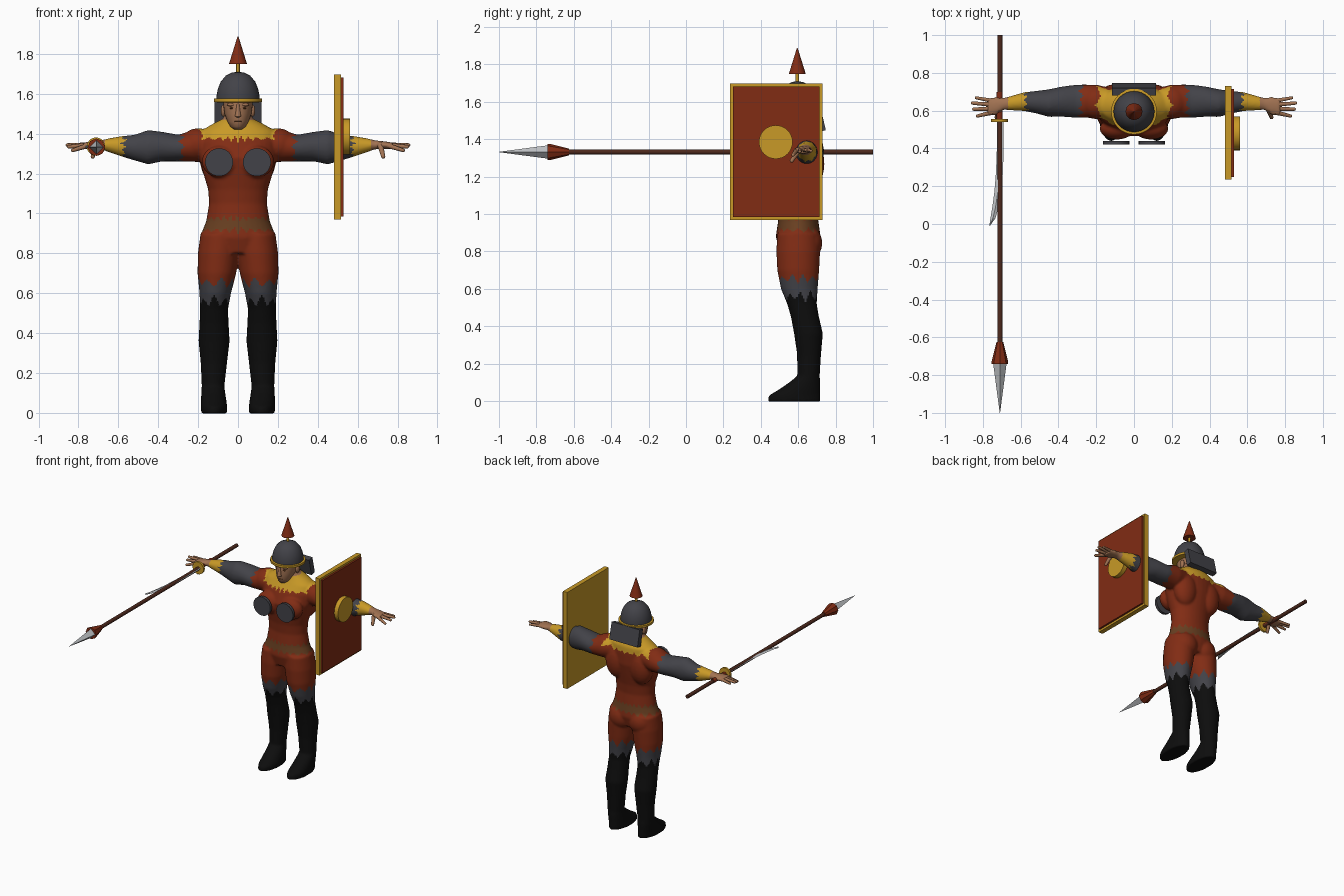
import bpy, bmesh, math
from mathutils import Vector, Matrix

if "Cube" in bpy.data.objects:
    bpy.data.objects.remove(bpy.data.objects["Cube"])


def material(name, r, g, b):
    m = bpy.data.materials.new(name)
    m.diffuse_color = (r, g, b, 1)
    m.use_nodes = True
    m.node_tree.nodes["Principled BSDF"].inputs["Base Color"].default_value = m.diffuse_color
    return m


RED = material("rust red", 0.22, 0.025, 0.007)
GOLD = material("gold", 0.58, 0.32, 0.02)
GREY = material("dark grey", 0.055, 0.055, 0.065)
BLACK = material("black", 0.004, 0.004, 0.004)
SKIN = material("skin", 0.36, 0.17, 0.085)
BELT = material("belt brown", 0.14, 0.05, 0.015)
WOOD = material("wood", 0.075, 0.022, 0.012)
STEEL = material("steel", 0.52, 0.54, 0.56)


def finish(name, bm, mats, smooth=None):
    bmesh.ops.recalc_face_normals(bm, faces=bm.faces)
    me = bpy.data.meshes.new(name)
    bm.to_mesh(me)
    bm.free()
    ob = bpy.data.objects.new(name, me)
    bpy.context.collection.objects.link(ob)
    for m in mats:
        me.materials.append(m)
    bpy.ops.object.select_all(action='DESELECT')
    ob.select_set(True)
    bpy.context.view_layer.objects.active = ob
    if smooth:
        bpy.ops.object.shade_smooth_by_angle(angle=math.radians(smooth))
    return ob


def skin_rings(bm, rings):
    rows = [[bm.verts.new(p) for p in ring] for ring in rings]
    n = len(rows[0])
    for a, b in zip(rows, rows[1:]):
        for i in range(n):
            bm.faces.new((a[i], a[(i + 1) % n], b[(i + 1) % n], b[i]))
    bm.faces.new(rows[0])
    bm.faces.new(rows[-1])


def loft_z(bm, sections, side=1, n=32):
    """Stack of ellipses: z, centre x, centre y, radius x, radius y."""
    t = [2 * math.pi * i / n for i in range(n)]
    skin_rings(bm, [[(side * (cx + rx * math.cos(a)), cy + ry * math.sin(a), z) for a in t]
                    for z, cx, cy, rx, ry in sections])


def loft_x(bm, sections, side=1, n=32):
    """Row of ellipses: x, centre y, centre z, radius y, radius z."""
    t = [2 * math.pi * i / n for i in range(n)]
    skin_rings(bm, [[(side * x, cy + ry * math.cos(a), cz + rz * math.sin(a)) for a in t]
                    for x, cy, cz, ry, rz in sections])


def ball(bm, c, r):
    bmesh.ops.create_uvsphere(bm, u_segments=24, v_segments=14, radius=1,
                              matrix=Matrix.Translation(c) @ Matrix.Diagonal((*r, 1)))


def rod(bm, a, b, r1, r2, n=10):
    a, b = Vector(a), Vector(b)
    q = (b - a).to_track_quat('Z', 'Y').to_matrix().to_4x4()
    bmesh.ops.create_cone(bm, cap_ends=True, segments=n, radius1=r1, radius2=r2,
                          depth=(b - a).length, matrix=Matrix.Translation((a + b) / 2) @ q)


def lathe(name, profile, mat, loc, axis='z', n=32, smooth=40):
    """Spin (radius, height) points about an axis through loc."""
    bm = bmesh.new()
    place = {'z': lambda x, y, h: (x, y, h), 'y': lambda x, y, h: (x, h, y),
             'x': lambda x, y, h: (h, x, y)}[axis]
    skin_rings(bm, [[Vector(place(r * math.cos(2 * math.pi * i / n), r * math.sin(2 * math.pi * i / n), h))
                     + Vector(loc) for i in range(n)] for r, h in profile])
    return finish(name, bm, [mat], smooth)


def box(name, c, size, mat, tilt=0):
    bm = bmesh.new()
    bmesh.ops.create_cube(bm, size=1, matrix=Matrix.Translation(c) @ Matrix.Rotation(tilt, 4, 'X')
                          @ Matrix.Diagonal((*size, 1)))
    return finish(name, bm, [mat])


# Body: overlapping muscle volumes fused into one skin
bm = bmesh.new()
loft_z(bm, [(0.80, 0, .60, .17, .10), (.88, 0, .60, .192, .12), (.96, 0, .60, .16, .108),
            (1.05, 0, .60, .145, .098), (1.12, 0, .60, .150, .104), (1.20, 0, .60, .174, .12),
            (1.28, 0, .60, .192, .135), (1.36, 0, .615, .198, .118), (1.415, 0, .63, .185, .098),
            (1.45, 0, .63, .125, .08), (1.475, 0, .62, .075, .07), (1.53, 0, .61, .055, .06)])
for s in (1, -1):
    loft_z(bm, [(-.003, .12, .578, .065, .14), (.03, .12, .58, .066, .138), (.06, .122, .605, .064, .112),
                (.10, .124, .635, .06, .083), (.135, .125, .655, .057, .06), (.25, .121, .658, .066, .064),
                (.36, .12, .655, .078, .077), (.45, .12, .636, .073, .075), (.52, .12, .62, .070, .079),
                (.60, .114, .606, .079, .098), (.70, .106, .60, .097, .112), (.80, .098, .60, .103, .117),
                (.90, .088, .60, .10, .112)], s)
    loft_x(bm, [(.08, .63, 1.35, .08, .08), (.20, .65, 1.34, .088, .082), (.30, .65, 1.328, .088, .067),
                (.38, .648, 1.335, .08, .074), (.45, .64, 1.332, .073, .086), (.52, .645, 1.33, .059, .064),
                (.58, .648, 1.336, .05, .052), (.65, .64, 1.342, .038, .034), (.69, .636, 1.344, .032, .022),
                (.73, .625, 1.342, .048, .02), (.775, .62, 1.34, .047, .016)], s)
    ball(bm, (s * .09, .505, 1.26), (.092, .058, .08))     # chest
    ball(bm, (s * .08, .652, .845), (.088, .077, .09))     # seat
    ball(bm, (s * .20, .645, 1.345), (.09, .09, .082))     # shoulder
    ball(bm, (s * .10, .67, 1.27), (.09, .07, .13))        # back muscle
body = finish("body", bm, [])
mod = body.modifiers.new("fuse", 'REMESH')
mod.mode, mod.voxel_size, mod.use_smooth_shade = 'VOXEL', 0.0085, True
bpy.ops.object.modifier_apply(modifier=mod.name)
mod = body.modifiers.new("soften", 'SMOOTH')
mod.factor, mod.iterations = 0.5, 4
bpy.ops.object.modifier_apply(modifier=mod.name)
body.data.materials.clear()
for m in (RED, GOLD, GREY, BLACK, SKIN, BELT):
    body.data.materials.append(m)


def jag(angle, teeth, amp):
    u = (angle / (2 * math.pi) * teeth) % 1
    return amp * (abs(2 * u - 1) * 2 - 1) * (1 + .4 * math.sin(angle * 3))


# Clothing bands with ragged hems
for p in body.data.polygons:
    x, y, z = p.center
    ax = abs(x)
    arm = math.atan2(z - 1.335, y - .645)
    leg = math.atan2(y - .61, ax - .12)
    waist = math.atan2(y - .6, x)
    hem = jag(arm, 9, .014)
    i = 0
    if z > 1.2 and ax > .665:
        i = 4
    elif z > 1.2 and ax > .575 + hem:
        i = 1
    elif z > 1.2 and ax > .28 + hem:
        i = 2
    elif z > 1.47 and math.hypot(x, y - .61) < .085:
        i = 4
    elif z > 1.375 + jag(waist, 18, .012) and ax < .19 + jag(y * 60, 1.0, .014):
        i = 1
    elif z < .56 + jag(leg, 8, .024):
        i = 3
    elif z < .655 + jag(leg + .5, 9, .022):
        i = 2
    elif .915 + jag(waist, 18, .012) < z < .975 + jag(waist + .2, 22, .012):
        i = 5
    p.material_index = i

# Fingers and thumbs
for s, side in ((1, "left"), (-1, "right")):
    bm = bmesh.new()
    for base, tip, r in (((.76, .654, 1.342), (.835, .668, 1.338), .010), ((.765, .633, 1.343), (.855, .64, 1.343), .011),
                         ((.765, .61, 1.341), (.848, .608, 1.334), .011), ((.76, .588, 1.338), (.828, .572, 1.316), .011),
                         ((.715, .60, 1.337), (.728, .565, 1.285), .013)):
        a, b = Vector((s * base[0], *base[1:])), Vector((s * tip[0], *tip[1:]))
        rod(bm, a - (b - a) * .2, b, r * 1.2, r * .8)
        ball(bm, b, (r * .8,) * 3)
    finish(side + "_fingers", bm, [SKIN], 50)

# Head with nose and ears
bm = bmesh.new()
loft_z(bm, [(1.422, 0, .545, .022, .028), (1.435, 0, .55, .038, .046), (1.46, 0, .565, .053, .07),
            (1.50, 0, .58, .067, .086), (1.54, 0, .59, .073, .095), (1.60, 0, .595, .074, .095)])
rod(bm, (0, .492, 1.485), (0, .496, 1.55), .016, .006)
ball(bm, (0, .492, 1.49), (.013, .014, .010))
for s in (1, -1):
    ball(bm, (s * .074, .605, 1.515), (.012, .02, .03))
    ball(bm, (s * .03, .515, 1.545), (.026, .016, .009))
finish("head", bm, [SKIN], 60)

# Eyes and mouth
bm = bmesh.new()
for s in (1, -1):
    ball(bm, (s * .029, .507, 1.528), (.013, .007, .005))
ball(bm, (0, .501, 1.461), (.02, .008, .004))
finish("eyes_and_mouth", bm, [BELT], 60)

# Helmet, rim, spike and neck guard
top = (0, .595, 0)
lathe("helmet", [(.108, 1.56), (.108, 1.59), (.101, 1.625), (.087, 1.66), (.062, 1.69), (.03, 1.706), (.004, 1.71)],
      GREY, top)
lathe("helmet_rim", [(.10, 1.557), (.121, 1.559), (.121, 1.575), (.10, 1.578)], GOLD, top)
lathe("spike_stem", [(.009, 1.70), (.009, 1.755)], GOLD, top, n=12)
lathe("spike", [(.045, 1.75), (.002, 1.888)], RED, top, n=12, smooth=40)
box("neck_guard", (0, .714, 1.505), (.235, .04, .125), GREY, math.radians(13))

# Breastplate discs
for s, side in ((1, "left"), (-1, "right")):
    lathe(side + "_chest_disc", [(.07, .42), (.07, .44)], GREY, (s * .095, 0, 1.257), 'y')

# Shield
box("shield_back", (.4985, .4825, 1.333), (.035, .495, .728), GOLD)
box("shield_face", (.5225, .4825, 1.333), (.015, .465, .698), RED)
lathe("shield_boss", [(.09, .525), (.09, .562)], GOLD, (0, .48, 1.385), 'x')

# Spear
grip = (-.71, 0, 1.332)
lathe("spear_shaft", [(.0135, -.64), (.0135, 1.0)], WOOD, grip, 'y', 12)
lathe("spear_socket", [(.018, -.625), (.044, -.73), (.044, -.74)], RED, grip, 'y', 8, 20)
lathe("spear_point", [(.036, -.735), (.001, -1.0)], STEEL, grip, 'y', 4, 10)

# Curved sword
bm = bmesh.new()
rings = []
for y, left, right in ((.55, -.725, -.69), (.40, -.726, -.69), (.27, -.731, -.694), (.17, -.739, -.703),
                       (.09, -.750, -.716), (.03, -.760, -.734), (-.01, -.766, -.763)):
    mid = (left + right) / 2
    rings.append([(left, y, 1.335), (mid, y, 1.341), (right, y, 1.335), (mid, y, 1.329)])
skin_rings(bm, rings)
finish("sword_blade", bm, [STEEL])
lathe("sword_guard", [(.046, .54), (.046, .556)], GOLD, (-.712, 0, 1.335), 'y', 20)
lathe("sword_handle", [(.016, .55), (.016, .70)], RED, (-.712, 0, 1.335), 'y', 12)
